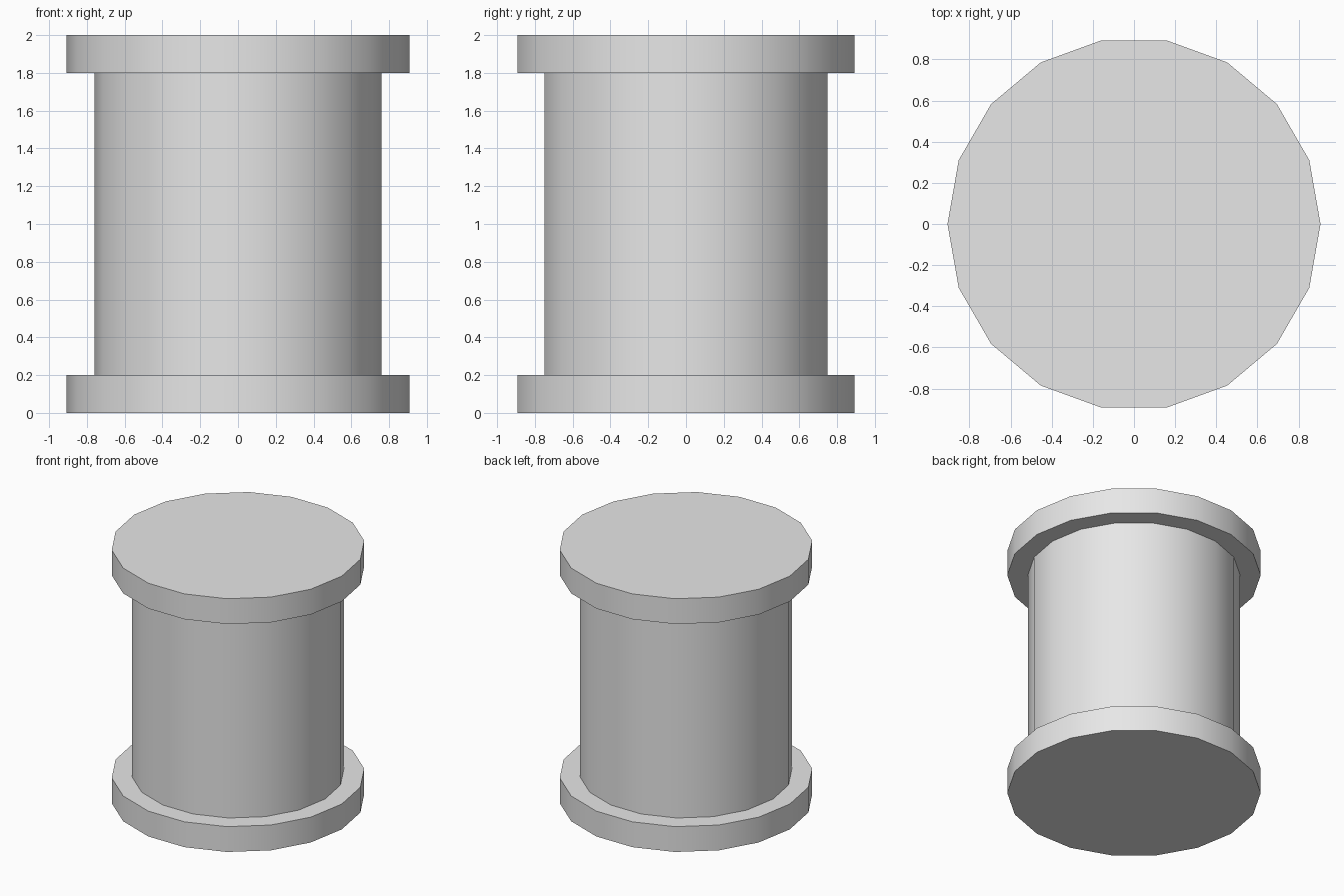
import bpy
import math

SIDES = 18

cube = bpy.data.objects.get("Cube")
if cube:
    bpy.data.objects.remove(cube, do_unlink=True)

# One plain grey for the whole model
grey = bpy.data.materials.new("light_grey")
grey.use_nodes = True
colour = (0.8, 0.8, 0.8, 1.0)
grey.diffuse_color = colour
grey.node_tree.nodes["Principled BSDF"].inputs["Base Color"].default_value = colour


def drum(name, radius, bottom, top, caps):
    """Upright faceted cylinder with a corner on the x axis."""
    bpy.ops.mesh.primitive_cylinder_add(
        vertices=SIDES, radius=radius, depth=top - bottom,
        end_fill_type=caps, location=(0, 0, (bottom + top) / 2))
    obj = bpy.context.object
    obj.name = name
    # Put a corner, not a flat side, on the x axis
    obj.rotation_euler.z = math.pi / 2
    bpy.ops.object.transform_apply(location=False, rotation=True, scale=False)
    obj.data.materials.append(grey)
    bpy.ops.object.shade_smooth_by_angle(angle=math.radians(30))
    return obj


# Base and top flanges, with the open barrel between them
drum("bottom_flange", 0.907, 0.0, 0.2, 'NGON')
drum("top_flange", 0.907, 1.8, 2.0, 'NGON')
drum("barrel", 0.76, 0.2, 1.8, 'NOTHING')
